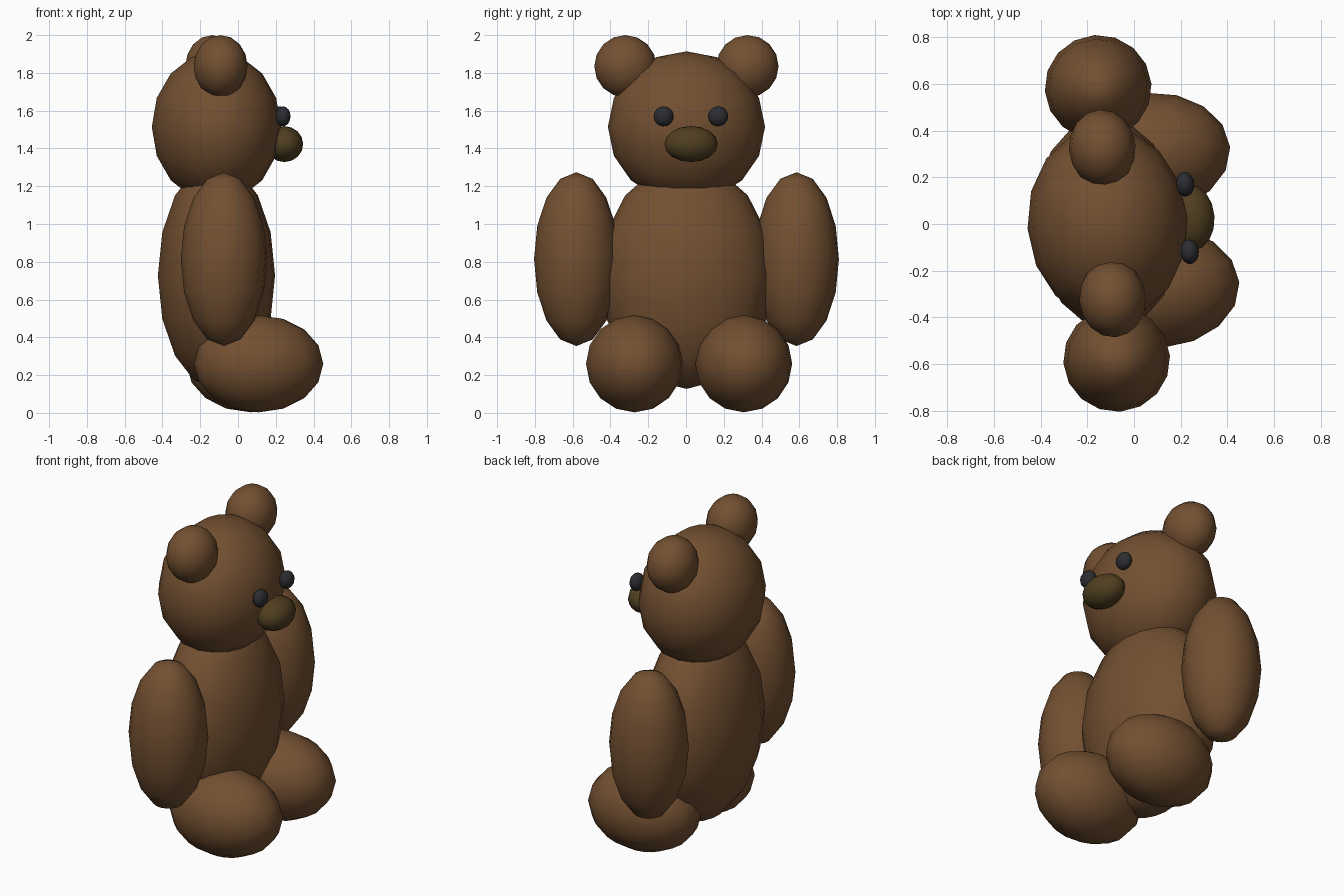
import bpy
import math
from mathutils import Matrix, Vector

if "Cube" in bpy.data.objects:
    bpy.data.objects.remove(bpy.data.objects["Cube"])

TURN = math.radians(3.9)              # whole bear is turned slightly
AXIS = Vector((-0.114, 0.0025, 0.0))  # vertical axis through the body


def material(name, rgb):
    m = bpy.data.materials.new(name)
    m.diffuse_color = (*rgb, 1.0)
    m.use_nodes = True
    m.node_tree.nodes["Principled BSDF"].inputs["Base Color"].default_value = m.diffuse_color
    return m


BROWN = material("brown fur", (0.171, 0.080, 0.031))
OLIVE = material("olive brown nose", (0.080, 0.049, 0.0145))
BLACK = material("dark grey eye", (0.025, 0.026, 0.030))


def blob(name, center, radii, mat):
    """Smooth low-poly ellipsoid; center = (forward, sideways, up) from the axis."""
    bpy.ops.mesh.primitive_uv_sphere_add(segments=16, ring_count=8, radius=1)
    ob = bpy.context.object
    ob.name = name
    ob.data.materials.append(mat)
    ob.data.transform(Matrix.Translation(AXIS)
                      @ Matrix.Rotation(TURN, 4, 'Z')
                      @ Matrix.Translation(center)
                      @ Matrix.Diagonal((*radii, 1.0)))
    bpy.ops.object.shade_smooth()
    return ob


def pair(name, center, radii, mat):
    """Mirrored left and right parts."""
    x, y, z = center
    blob("left_" + name, (x, y, z), radii, mat)
    blob("right_" + name, (x, -y, z), radii, mat)


# Body and head
blob("body", (0, 0, 0.727), (0.311, 0.46, 0.60), BROWN)
blob("head", (0, 0, 1.514), (0.343, 0.417, 0.40), BROWN)

# Limbs
pair("arm", (0, 0.584, 0.814), (0.229, 0.225, 0.46), BROWN)
pair("leg", (0.204, 0.29, 0.260), (0.343, 0.257, 0.257), BROWN)

# Ears
pair("ear", (0, 0.324, 1.835), (0.143, 0.165, 0.165), BROWN)

# Face
pair("eye", (0.343, 0.145, 1.57), (0.040, 0.053, 0.053), BLACK)
blob("nose", (0.360, 0, 1.423), (0.100, 0.142, 0.095), OLIVE)
